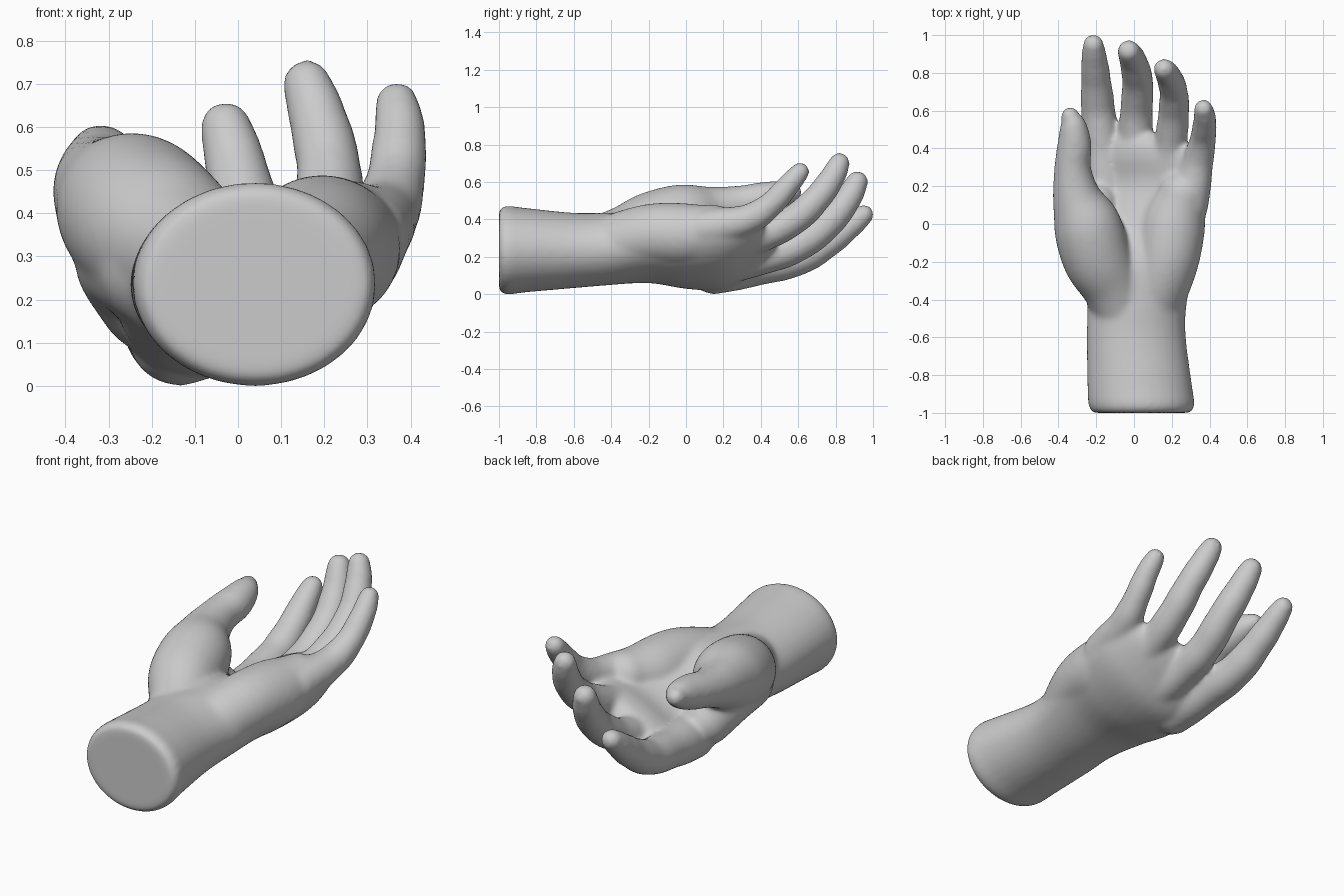
import bpy, bmesh, math
from mathutils import Vector

cube = bpy.data.objects.get("Cube")
if cube:
    bpy.data.objects.remove(cube, do_unlink=True)

SIDES = 32
bm = bmesh.new()


def catmull(a, b, c, d, u):
    """Smooth value between b and c."""
    return 0.5 * (2 * b + (c - a) * u + (2 * a - 5 * b + 4 * c - d) * u * u
                  + (3 * b - a - 3 * c + d) * u ** 3)


def resample(rows, steps=6):
    """Interpolate rows of numbers smoothly."""
    rows = [Vector(r) for r in rows]
    ends = [rows[0] * 2 - rows[1]] + rows + [rows[-1] * 2 - rows[-2]]
    out = []
    for i in range(len(rows) - 1):
        for s in range(steps):
            out.append(catmull(*ends[i:i + 4], s / steps))
    return out + [rows[-1]]


def skin(rings):
    """Bridge successive rings of points and cap both ends."""
    loops = [[bm.verts.new(p) for p in ring] for ring in rings]
    for lower, upper in zip(loops, loops[1:]):
        for i in range(SIDES):
            j = (i + 1) % SIDES
            bm.faces.new((lower[i], lower[j], upper[j], upper[i]))
    bm.faces.new(loops[0][::-1])
    bm.faces.new(loops[-1])


def circle(center, tangent, radius):
    side = Vector((1, 0, 0))
    side = (side - tangent * side.dot(tangent)).normalized()
    up = side.cross(tangent)
    angles = [math.tau * i / SIDES for i in range(SIDES)]
    return [center + (side * math.cos(a) + up * math.sin(a)) * radius for a in angles]


def limb(*path, pad=0.0):
    """Round-ended tapered tube; each path entry is x, y, z, radius."""
    rows = resample(path)
    centers = [r.to_3d() for r in rows]
    # fleshy swelling between the joints
    radii = [(r[3] + 0.006) * (1 - pad * math.cos(math.tau * i / 6)) for i, r in enumerate(rows)]
    last = len(rows) - 1
    tangents = [(centers[min(i + 1, last)] - centers[max(i - 1, 0)]).normalized()
                for i in range(last + 1)]
    bend = [math.pi / 2 * k / 7 for k in range(1, 7)]
    rings = [circle(centers[0] - tangents[0] * radii[0] * math.sin(a), tangents[0],
                    radii[0] * math.cos(a)) for a in reversed(bend)]
    rings += [circle(*args) for args in zip(centers, tangents, radii)]
    rings += [circle(centers[-1] + tangents[-1] * radii[-1] * math.sin(a), tangents[-1],
                     radii[-1] * math.cos(a)) for a in bend]
    skin(rings)


def slab(sections):
    """Loft of tilted ovals: y, x, z, half width, height above, depth below, tilt."""
    rings = []
    for y, x, z, w, above, below, tilt in resample(sections):
        c, s = math.cos(math.radians(tilt)), math.sin(math.radians(tilt))
        ring = []
        for i in range(SIDES):
            a = math.tau * i / SIDES
            px, pz = w * math.cos(a), math.sin(a)
            pz *= above if pz > 0 else below
            ring.append((x + px * c - pz * s, y, z + px * s + pz * c))
        rings.append(ring)
    skin(rings)


# forearm, wrist and hollow palm
slab([
    (-1, .04, .235, .258, .215, .215, 0),
    (-.96, .04, .235, .281, .237, .237, 0),
    (-.85, .03, .24, .277, .22, .23, 0),
    (-.6, .012, .235, .263, .2, .203, 0),
    (-.42, .015, .24, .265, .195, .193, 2),
    (-.2, .02, .255, .31, .175, .192, 10),
    (0, .05, .24, .335, .13, .19, 20),
    (.2, .075, .23, .34, .09, .165, 25),
    (.35, .075, .255, .305, .085, .12, 24),
    (.43, .06, .265, .24, .065, .085, 23),
    (.48, .03, .25, .15, .03, .04, 20),
])

# heel of the palm on the little finger side
limb((.09, -.45, .25, .15), (.175, -.2, .315, .16), (.21, 0, .318, .163),
     (.255, .15, .345, .127))

# thumb with its fleshy base
limb((-.05, -.5, .26, .14), (-.115, -.33, .31, .156), (-.195, -.18, .365, .177),
     (-.25, 0, .413, .172), (-.305, .15, .45, .122), (-.325, .3, .485, .091),
     (-.315, .42, .51, .085), (-.322, .52, .535, .066), (-.338, .572, .545, .043))

# web between thumb and index finger
limb((-.17, -.25, .28, .15), (-.247, -.02, .29, .126), (-.2, .1, .2, .117))

# index finger
limb((-.135, .15, .12, .117), (-.17, .4, .15, .096), (-.19, .6, .19, .086),
     (-.2, .75, .27, .075), (-.21, .87, .36, .064), (-.215, .95, .425, .05), pad=.015)

# middle finger
limb((.02, .12, .15, .112), (.01, .42, .2, .088), (.013, .6, .26, .081),
     (.02, .75, .37, .077), (-.003, .86, .5, .068), (-.028, .915, .6, .055), pad=.015)

# ring finger
limb((.17, .12, .23, .1), (.192, .4, .31, .082), (.21, .58, .4, .077),
     (.21, .7, .51, .07), (.185, .78, .62, .063), (.16, .82, .7, .052), pad=.015)

# little finger
limb((.29, .1, .35, .1), (.337, .32, .395, .078), (.365, .45, .475, .064),
     (.375, .55, .585, .056), (.368, .61, .655, .046), pad=.015)

bmesh.ops.recalc_face_normals(bm, faces=bm.faces)
mesh = bpy.data.meshes.new("hand")
bm.to_mesh(mesh)
bm.free()
hand = bpy.data.objects.new("hand", mesh)
bpy.context.collection.objects.link(hand)

# plain grey clay
clay = bpy.data.materials.new("grey clay")
clay.use_nodes = True
color = (0.6, 0.6, 0.6, 1)
clay.diffuse_color = color
clay.node_tree.nodes["Principled BSDF"].inputs["Base Color"].default_value = color
mesh.materials.append(clay)

# fuse all parts into one soft skin
fuse = hand.modifiers.new("fuse", "REMESH")
fuse.mode = "VOXEL"
fuse.voxel_size = 0.012
fuse.use_smooth_shade = True
soften = hand.modifiers.new("soften", "SMOOTH")
soften.factor = 0.5
soften.iterations = 20
